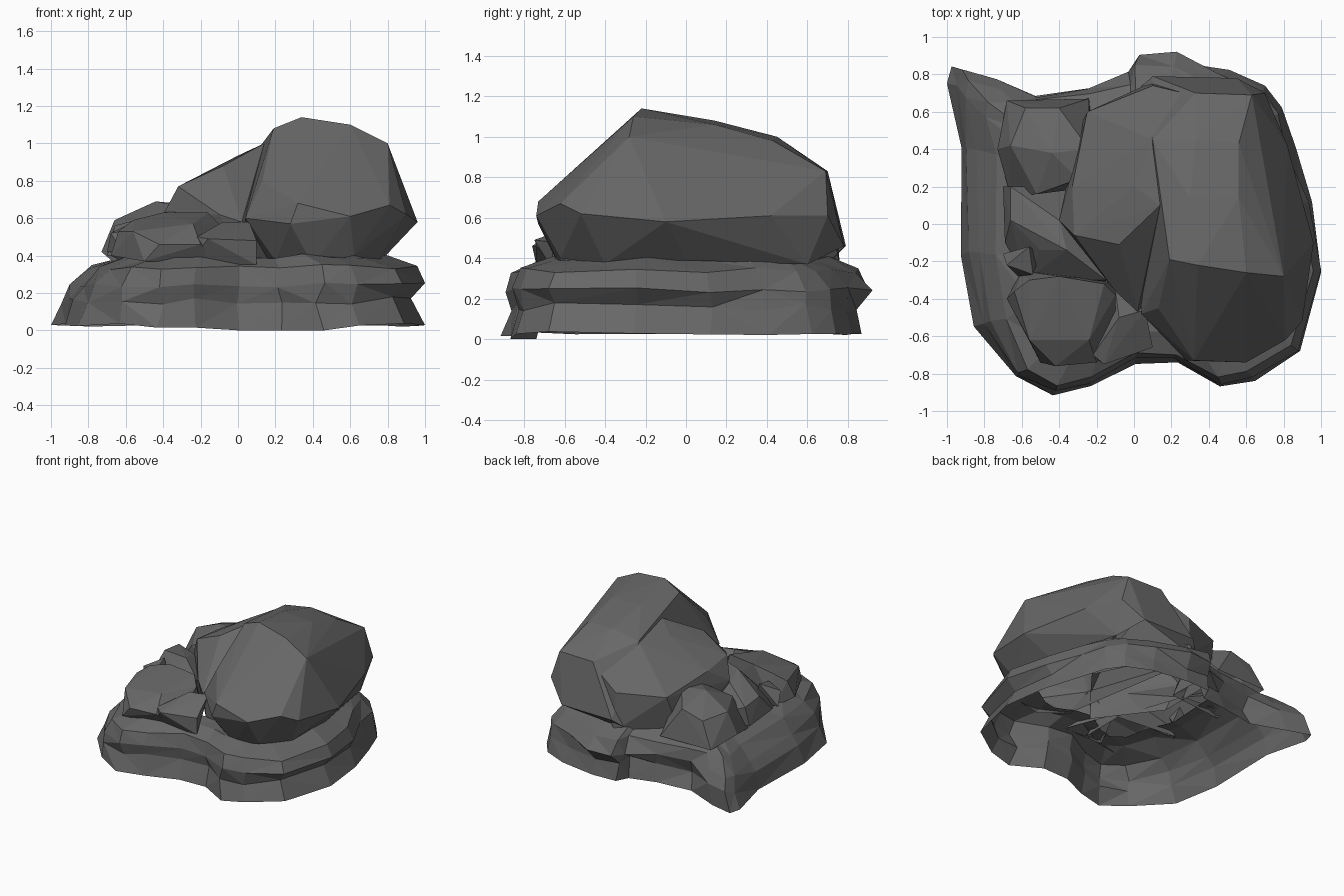
import bpy, bmesh, random
from mathutils import Vector

random.seed(4)
stone = bpy.data.materials.new("dark grey stone")
stone.diffuse_color = (0.135, 0.135, 0.135, 1)
hulls = {}


def finish(bm, name):
    me = bpy.data.meshes.new(name)
    bm.to_mesh(me)
    bm.free()
    me.materials.append(stone)
    ob = bpy.data.objects.new(name, me)
    bpy.context.collection.objects.link(ob)
    return ob


def rock(name, pts):
    """Faceted boulder: convex hull of a few corner points."""
    bm = bmesh.new()
    for p in pts:
        bm.verts.new(p)
    r = bmesh.ops.convex_hull(bm, input=bm.verts)
    junk = {v for v in r["geom_interior"] + r["geom_unused"]
            if isinstance(v, bmesh.types.BMVert)}
    bmesh.ops.delete(bm, geom=list(junk), context='VERTS')
    bmesh.ops.recalc_face_normals(bm, faces=bm.faces)
    bm.normal_update()
    hulls[name] = (bm, [(f.verts[0].co.copy(), f.normal.copy()) for f in bm.faces])


def open_rocks():
    """Drop undersides and the faces buried in other stones."""
    for name, (bm, _) in hulls.items():
        hidden = []
        for f in bm.faces:
            c = f.calc_center_median()
            pts = [c] + [c.lerp(v.co, .9) for v in f.verts]
            buried = any(all((p - o).dot(n) < -.005 for p in pts for o, n in planes)
                         for other, (_, planes) in hulls.items() if other != name)
            if buried or (f.normal.z < -.75 and c.z < .45):
                hidden.append(f)
        bmesh.ops.delete(bm, geom=hidden, context='FACES')
        finish(bm, name)


# Base slab: an open shell, plan outline lofted through layered rings
outline = [(-.97, .85), (-1, .76), (-.93, .4), (-.92, -.17), (-.85, -.54),
           (-.64, -.82), (-.44, -.91), (-.23, -.87), (0, -.74), (.23, -.74),
           (.46, -.86), (.64, -.84), (.88, -.68), (1, -.26), (.95, .12),
           (.87, .4), (.8, .62), (.7, .74), (.5, .83), (.24, .92), (.02, .91),
           (-.03, .8), (-.24, .73), (-.53, .69), (-.78, .79)]
# height, scale, extra inset of the sloping left side, jitter
rings = [(.03, 1, 0, .01), (.16, .94, .03, .02), (.245, .985, .16, .015),
         (.34, .95, .32, .015), (.395, .78, .35, .015), (.39, .64, .3, .02)]
bm = bmesh.new()
loops = []
for z, s, k, j in rings:
    loop = []
    for x, y in outline:
        t = s
        if x < -.6:                        # no groove on the left side
            t = .97 if z == .16 else s
        elif -.1 < x < .4 and y > .5:      # back bulges at mid height
            t = {.03: .94, .16: .9, .245: 1, .34: .92}.get(z, s)
        elif x > .4 and y > .2:            # back right corner leans in
            t = {.03: 1, .16: .97, .245: .95, .34: .88}.get(z, s)
        left = max(0, -.5 - x) * k
        px, py = x * t + left, y * t
        if x < -.7 and y > .5:
            py -= left
        n = [random.uniform(-j, j) for _ in range(3)]
        if abs(x) == 1 and (z == .03 or (x > 0 and z == .245)):
            px, n[0] = x, 0
        if z == .03 and y < -.6 and abs(x) < .5:
            n[2] = -.03 if x >= 0 else -.015
        loop.append(bm.verts.new((px + n[0], py + n[1], z + n[2])))
    loops.append(loop)
count = len(outline)
for a, b in zip(loops, loops[1:]):
    for i in range(count):
        q = (i + 1) % count
        bm.faces.new((a[i], a[q], b[q], b[i]))
bmesh.ops.triangulate(bm, faces=bm.faces)
finish(bm, "base_slab")

# Large boulder on the right
rock("main_boulder", [
    (.34, -.22, 1.14), (.6, -.26, 1.1), (.19, -.19, 1.08), (.8, -.28, 1.0),
    (.3, .14, 1.08), (.56, .14, 1.06), (.1, .45, .96), (.33, .45, 1.0),
    (.56, .43, .98), (.33, .7, .83), (.63, .69, .83),
    (.13, -.45, .8), (.04, -.48, .6), (.32, -.73, .68), (.28, -.73, .57),
    (.6, -.74, .61), (.81, -.62, .67), (.9, -.52, .62), (.96, -.1, .58),
    (.82, .42, .61), (.7, .7, .61), (.55, .78, .46), (.1, .79, .46),
    (.4, -.62, .35), (.62, -.62, .4), (.2, -.5, .37), (.75, -.4, .37),
    (.78, 0, .39), (.66, .6, .37), (0, .7, .37)])

# Sloping shoulder joining the boulder to the left pile
rock("shoulder_boulder", [
    (-.08, -.11, .88), (.14, .1, 1.0), (0, .2, .935), (.1, .45, .95),
    (-.32, -.06, .77), (-.33, .2, .74), (-.25, .6, .66), (.1, .74, .66),
    (-.4, .02, .62), (.02, -.47, .58), (-.1, -.36, .62), (-.3, 0, .36),
    (-.3, .5, .36), (.1, .76, .36), (.04, -.45, .36), (.35, .68, .8),
    (.4, 0, .4)])

# Smaller stones on the left
rock("back_left_stone", [
    (-.4, .62, .62), (-.58, .62, .57), (-.66, .42, .59), (-.52, .16, .58),
    (-.3, .24, .66), (-.24, .4, .67), (-.44, .38, .69), (-.73, .4, .42),
    (-.68, .66, .38), (-.24, .67, .38), (-.2, .2, .36), (-.66, .15, .36)])
rock("middle_left_stone", [
    (-.66, .2, .54), (-.4, .02, .6), (-.66, .02, .56), (-.5, -.14, .56),
    (-.36, -.14, .64), (-.69, -.1, .42), (-.7, .2, .4), (-.58, -.3, .38),
    (-.15, -.32, .4), (-.15, -.3, .58), (-.3, .2, .38)])
rock("front_left_stone", [
    (-.56, -.3, .59), (-.4, -.28, .63), (-.16, -.32, .63), (-.1, -.38, .57),
    (-.24, -.62, .57), (-.56, -.62, .53), (-.64, -.36, .53), (-.42, -.76, .46),
    (-.2, -.74, .46), (-.68, -.4, .4), (-.5, -.74, .37), (-.1, -.66, .36),
    (-.1, -.3, .36), (-.6, -.25, .36)])
rock("front_wedge_stone", [
    (-.22, -.7, .5), (-.08, -.5, .58), (.06, -.46, .58), (.1, -.66, .48),
    (-.16, -.75, .49), (.1, -.66, .35), (-.26, -.68, .36), (-.1, -.35, .4)])
rock("small_chip", [
    (-.68, -.22, .52), (-.56, -.12, .58), (-.54, -.27, .54), (-.62, -.28, .42),
    (-.7, -.16, .42), (-.5, -.16, .4)])
open_rocks()
